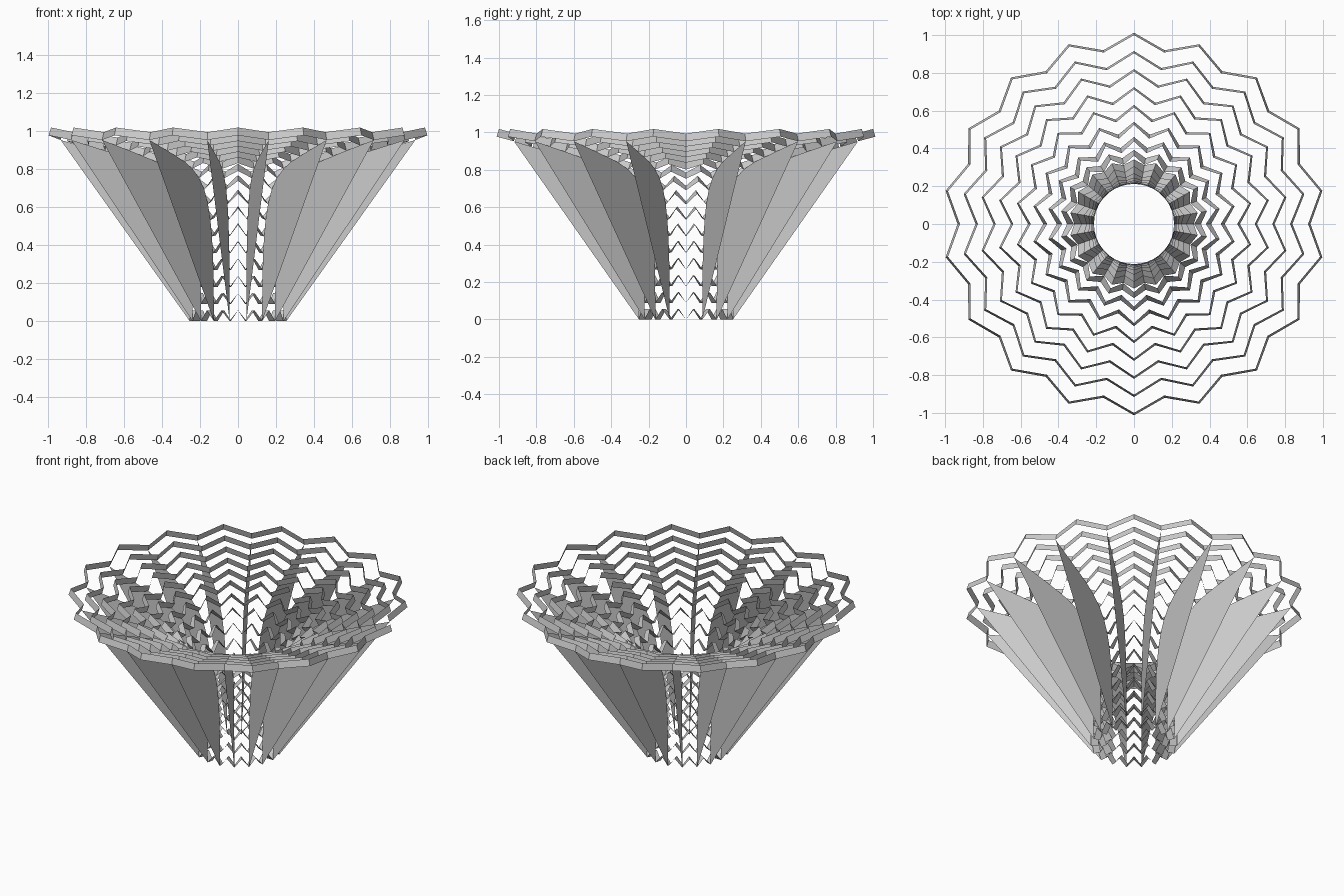
import bpy
from math import sin, cos, pi, hypot
from mathutils import Vector
from mathutils.geometry import interpolate_bezier

if "Cube" in bpy.data.objects:
    bpy.data.objects.remove(bpy.data.objects["Cube"])

PEAKS, RINGS, WIDTH = 18, 16, 0.043

# trumpet profile (radius, height), smoothed into a dense polyline
KEYS = [Vector((r, z, 0)) for r, z in [
    (0.212, 0), (0.214, 0.2), (0.226, 0.4), (0.265, 0.6), (0.345, 0.75),
    (0.48, 0.85), (0.66, 0.915), (0.92, 0.993), (1.0, 1.018)]]
path = []
for i in range(len(KEYS) - 1):
    a, b = KEYS[i], KEYS[i + 1]
    d = (b - a).length / 3
    ta = (b - KEYS[max(i - 1, 0)]).normalized() * d
    tb = (KEYS[min(i + 2, len(KEYS) - 1)] - a).normalized() * d
    path += interpolate_bezier(a, a + ta, b - tb, b, 24)[:-1]
path.append(KEYS[-1])
dist = [0.0]
for a, b in zip(path, path[1:]):
    dist.append(dist[-1] + (b - a).length)


def profile(s):
    """Point on the profile at arc length s, and the same point offset outward."""
    i = 0
    while i < len(path) - 2 and dist[i + 1] < s:
        i += 1
    t = (path[i + 1] - path[i]).normalized()
    p = path[i] + t * (s - dist[i])
    return (p.x, p.y), (p.x + t.y * WIDTH, p.y - t.x * WIDTH)


def polar(rz, k):
    a = pi / 2 + k * pi / PEAKS
    return (rz[0] * cos(a), rz[0] * sin(a), rz[1])


def add_mesh(name, verts, faces):
    me = bpy.data.meshes.new(name)
    me.from_pydata(verts, [], faces)
    ob = bpy.data.objects.new(name, me)
    bpy.context.collection.objects.link(ob)
    return ob


# zigzag rings, pushed along the profile at every peak
length = dist[-1] - 0.082
rib_edge = []
n = 2 * PEAKS
for i in range(RINGS):
    u = i / (RINGS - 1)
    s = length * (0.94 * u + 0.06 * u * u)
    valley, peak = profile(s), profile(s + 0.055 + 0.027 * u)
    rib_edge.append(valley[1])
    verts = []
    for k in range(n):
        pair = valley if k % 2 else peak
        verts += [polar(pair[0], k), polar(pair[1], k)]
    faces = [(2 * k, 2 * k + 1, (2 * k + 3) % (2 * n), (2 * k + 2) % (2 * n)) for k in range(n)]
    add_mesh(f"zigzag_ring_{i + 1}", verts, faces)

# flat radial ribs between the curve and its straight chord, at every valley
(r0, z0), (r1, z1) = rib_edge[0], rib_edge[-1]
chord = [(r0 + (r1 - r0) * j / (RINGS - 1), z0 + (z1 - z0) * j / (RINGS - 1)) for j in range(RINGS)]
for k in range(1, n, 2):
    verts = [polar(p, k) for p in rib_edge] + [polar(p, k) for p in chord]
    faces = [(j, j + 1, RINGS + j + 1, RINGS + j) for j in range(RINGS - 1)]
    add_mesh(f"radial_rib_{k // 2 + 1}", verts, faces)
